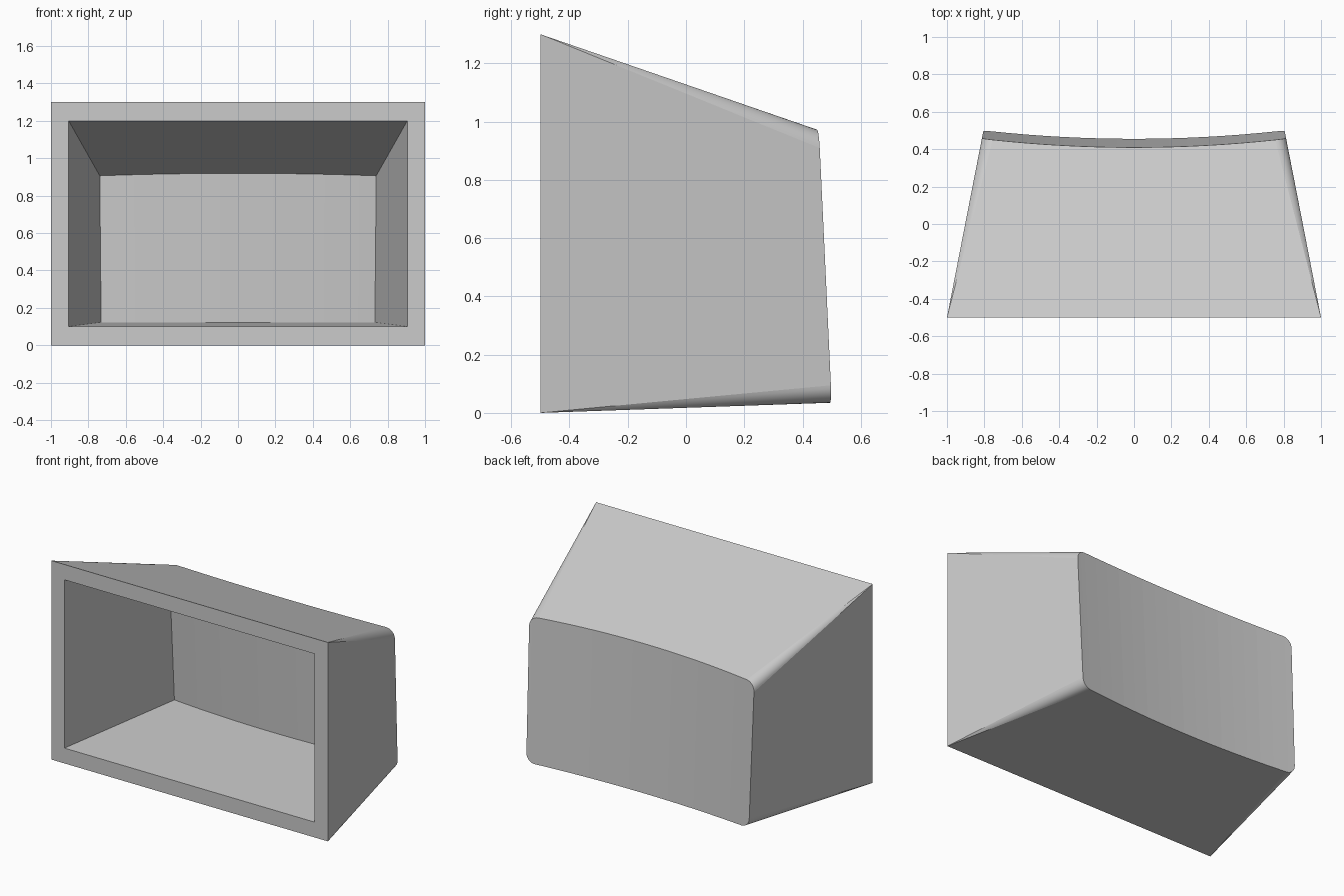
import bpy, bmesh, math

cube = bpy.data.objects.get("Cube")
if cube:
    bpy.data.objects.remove(cube)

FRONT = -0.5
BOW = 0.045        # depth of the hollow curve across the back
ARC_STEPS = 8      # facets per rounded corner
BACK_STEPS = 16    # facets across the back

grey = bpy.data.materials.new("matte_grey")
grey.use_nodes = True
grey.diffuse_color = (0.6, 0.6, 0.6, 1)
grey.node_tree.nodes["Principled BSDF"].inputs["Base Color"].default_value = (0.6, 0.6, 0.6, 1)


def back_y(x, z, inset):
    """Leaning, hollow back surface."""
    return 0.502 - inset - 0.048 * z - BOW * (1 - (x / 0.805) ** 2)


def shell(bm, half, top, bottom, floor_slope, inset, radius):
    """Tapered open-fronted skin; returns its four front corners."""
    def width(y):
        return half - 0.195 * (y - FRONT)

    def edge_z(y, upper):
        d = y - FRONT
        return top - 0.345 * d if upper else bottom + floor_slope * d

    def back_vert(s, dx, dz, upper):
        y = 0.45
        for _ in range(12):
            x = s * (width(y) - dx)
            z = edge_z(y, upper) + (-dz if upper else dz)
            y = back_y(x, z, inset)
        return bm.verts.new((x, y, z))

    # columns across the back: rounded corner, straight run, rounded corner
    n = ARC_STEPS if radius else 0
    arc = []
    for i in range(n):
        a = math.pi / 2 * i / n
        arc.append((radius * (1 - math.cos(a)), radius * (1 - math.sin(a))))
    columns = [(-1, dx, dz) for dx, dz in arc]
    columns += [(-1 + 2 * i / BACK_STEPS, radius, 0) for i in range(BACK_STEPS + 1)]
    columns += [(1, dx, dz) for dx, dz in reversed(arc)]

    rows, corners = [], []
    for upper in (True, False):
        row = [back_vert(*c, upper) for c in columns]
        z = top if upper else bottom
        left, right = [bm.verts.new((s * half, FRONT, z)) for s in (-1, 1)]
        # flat roof or floor, with corner fans running to the front corners
        bm.faces.new([left] + row[n:len(row) - n] + [right])
        for i in range(n):
            j = len(row) - 1 - i
            for f in (bm.faces.new((left, row[i], row[i + 1])),
                      bm.faces.new((right, row[j], row[j - 1]))):
                f.smooth = True
        rows.append(row)
        corners.append((left, right))

    # side walls and curved back
    for k in (0, -1):
        bm.faces.new((corners[0][k], corners[1][k], rows[1][k], rows[0][k]))
    for i in range(len(columns) - 1):
        bm.faces.new((rows[0][i], rows[0][i + 1], rows[1][i + 1], rows[1][i]))
    (tl, tr), (bl, br) = corners
    return [tl, tr, br, bl]


bm = bmesh.new()
outer = shell(bm, 1.0, 1.3, 0.0, 0.035, 0.0, 0.06)
inner = shell(bm, 0.905, 1.2, 0.1, 0.025, 0.1, 0.0)

# front rim joining the two skins
for i in range(4):
    j = (i + 1) % 4
    bm.faces.new((outer[i], outer[j], inner[j], inner[i]))
bmesh.ops.recalc_face_normals(bm, faces=bm.faces[:])

mesh = bpy.data.meshes.new("housing_shell")
bm.to_mesh(mesh)
bm.free()
mesh.materials.append(grey)
housing = bpy.data.objects.new("housing_shell", mesh)
bpy.context.collection.objects.link(housing)
